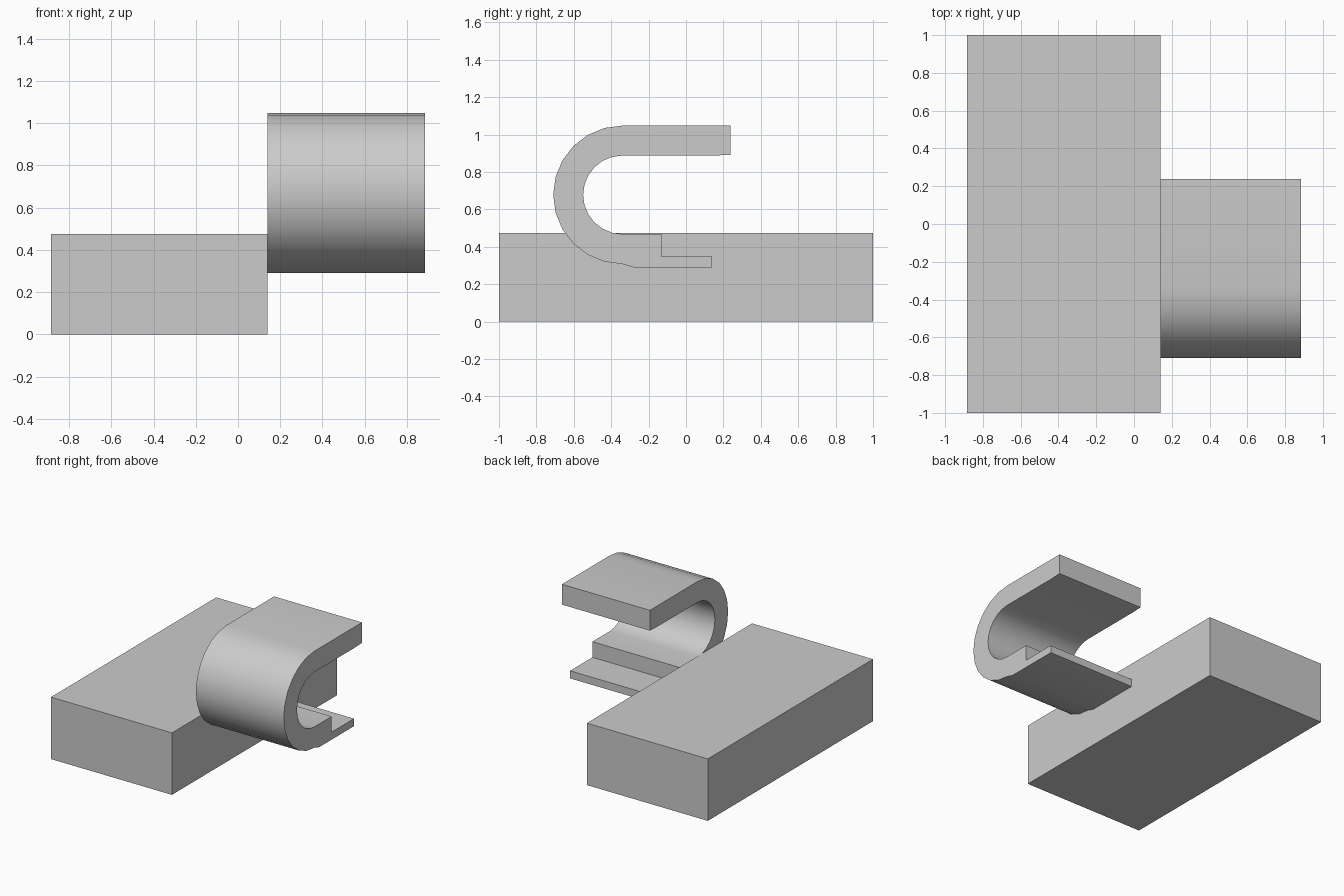
import bpy, bmesh
from math import sin, cos, radians

if "Cube" in bpy.data.objects:
    bpy.data.objects.remove(bpy.data.objects["Cube"], do_unlink=True)

grey = bpy.data.materials.new("plain_grey")
grey.use_nodes = True
colour = (0.6, 0.6, 0.6, 1)
grey.diffuse_color = colour
grey.node_tree.nodes["Principled BSDF"].inputs["Base Color"].default_value = colour


def extrude_profile(name, profile, x0, x1):
    """Sweep a closed (y, z) outline along x."""
    bm = bmesh.new()
    face = bm.faces.new([bm.verts.new((x0, y, z)) for y, z in profile])
    swept = bmesh.ops.extrude_face_region(bm, geom=[face])["geom"]
    for v in swept:
        if isinstance(v, bmesh.types.BMVert):
            v.co.x = x1
    bmesh.ops.recalc_face_normals(bm, faces=bm.faces)
    mesh = bpy.data.meshes.new(name)
    bm.to_mesh(mesh)
    bm.free()
    mesh.materials.append(grey)
    obj = bpy.data.objects.new(name, mesh)
    bpy.context.collection.objects.link(obj)
    return obj


def half_circle(radius, y=-0.34, z=0.678, steps=12):
    """Arc from the top round the front to the bottom."""
    angles = [radians(90 + 180 * i / steps) for i in range(steps + 1)]
    return [(y + radius * cos(a), z + radius * sin(a)) for a in angles]


# Rectangular base block
extrude_profile("base_block", [(-1, 0), (1, 0), (1, 0.475), (-1, 0.475)], -0.885, 0.14)

# Curved hook: thick upper arm, rounded bend, stepped thin lower lip
outer = half_circle(0.37)
inner = half_circle(0.21)
lip = [(-0.28, 0.29), (0.14, 0.29), (0.14, 0.348), (-0.13, 0.348), (-0.13, 0.468)]
upper_arm = [(0.15, 0.888), (0.237, 0.892), (0.237, 1.048)]
hook = extrude_profile("hook", outer + lip + inner[::-1] + upper_arm, 0.14, 0.885)

bpy.ops.object.select_all(action="DESELECT")
hook.select_set(True)
bpy.context.view_layer.objects.active = hook
bpy.ops.object.shade_smooth_by_angle(angle=radians(30))
